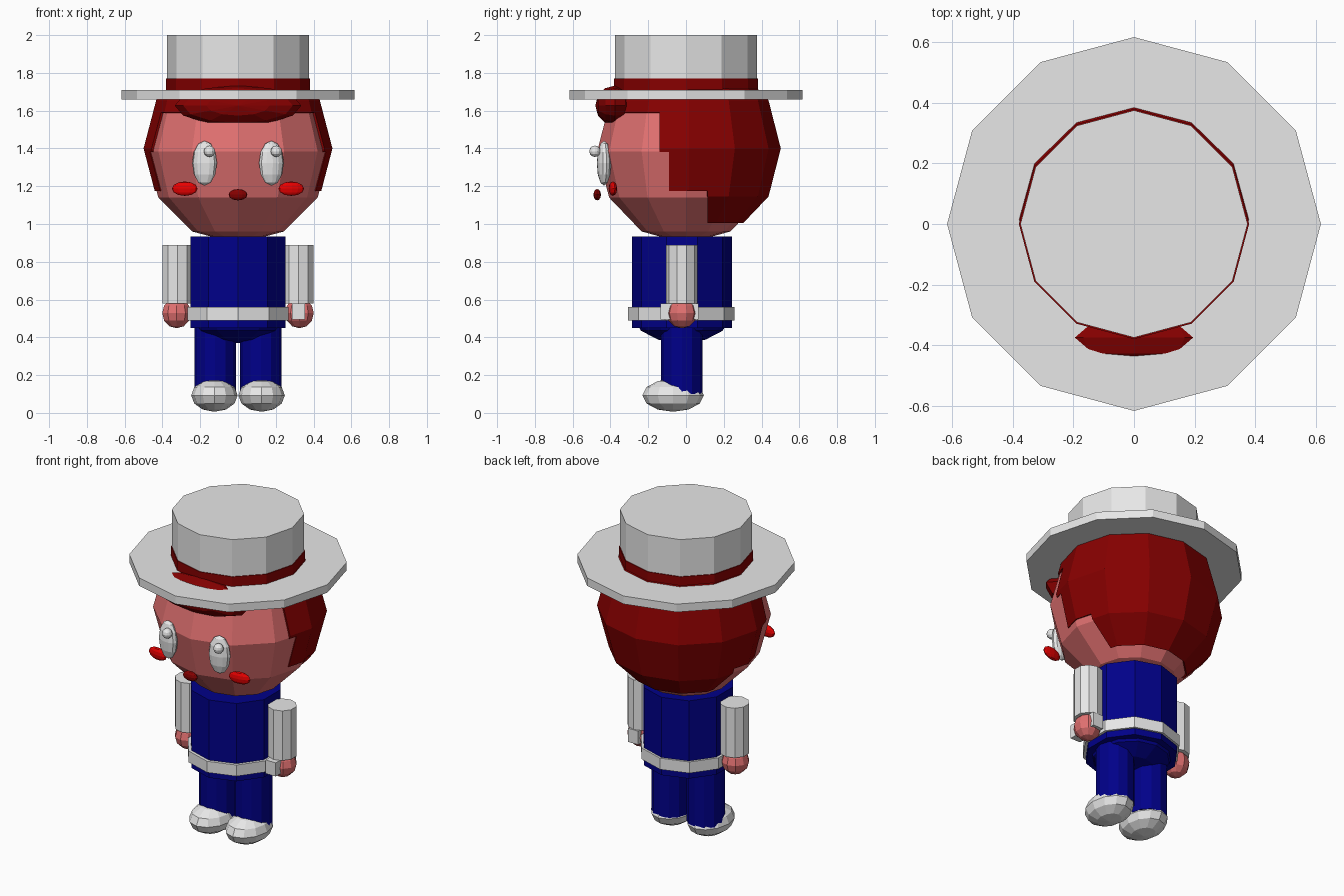
import bpy, bmesh, math
from mathutils import Matrix, Vector

if "Cube" in bpy.data.objects:
    bpy.data.objects.remove(bpy.data.objects["Cube"])


def material(name, rgb):
    m = bpy.data.materials.new(name)
    m.diffuse_color = (*rgb, 1)
    m.use_nodes = True
    m.node_tree.nodes["Principled BSDF"].inputs["Base Color"].default_value = m.diffuse_color
    return m


WHITE = material("white", (0.8, 0.8, 0.8))
SKIN = material("skin pink", (0.76, 0.165, 0.165))
DARK_RED = material("dark red", (0.24, 0.0, 0.0))
RED = material("bright red", (0.8, 0.0, 0.0))
BLUE = material("navy blue", (0.0, 0.0, 0.25))


def finish(name, bm, mat):
    bmesh.ops.recalc_face_normals(bm, faces=bm.faces[:])
    me = bpy.data.meshes.new(name)
    bm.to_mesh(me)
    bm.free()
    me.materials.append(mat)
    ob = bpy.data.objects.new(name, me)
    bpy.context.collection.objects.link(ob)
    return ob


def sphere_mesh(seg, rings):
    bm = bmesh.new()
    bmesh.ops.create_uvsphere(bm, u_segments=seg, v_segments=rings, radius=1)
    return bm


def ball(name, loc, radii, mat, seg=12, rings=6, turn=0, pole_front=False):
    bm = sphere_mesh(seg, rings)
    if pole_front:
        bm.transform(Matrix.Rotation(math.pi / 2, 4, 'X'))
    bm.transform(Matrix.Translation(loc) @ Matrix.Rotation(turn, 4, 'Z')
                 @ Matrix.Diagonal((*radii, 1)))
    return finish(name, bm, mat)


def cylinder(name, x, y, z0, z1, r, mat, sides=10):
    # a corner always points to the back
    bm = bmesh.new()
    bmesh.ops.create_cone(bm, cap_ends=True, segments=sides, radius1=r,
                          radius2=r, depth=z1 - z0)
    first = max(bm.verts, key=lambda v: v.co.y)
    a = math.atan2(first.co.y, first.co.x)
    bm.transform(Matrix.Translation((x, y, (z0 + z1) / 2))
                 @ Matrix.Rotation(math.pi / 2 - a, 4, 'Z'))
    return finish(name, bm, mat)


# Hat
cylinder("hat_brim", 0, 0, 1.66, 1.71, 0.617, WHITE, 12)
cylinder("hat_band", 0, 0, 1.69, 1.77, 0.38, DARK_RED, 12)
cylinder("hat_crown", 0, 0, 1.71, 2.0, 0.375, WHITE, 12)

# Head
ball("head", (0, 0, 1.385), (0.487, 0.47, 0.49), SKIN)

# Hair shell, open at the face and stepped below the sides
CENTRE = Vector((0, 0.015, 1.4))
bm = sphere_mesh(12, 6)
bm.transform(Matrix.Translation(CENTRE) @ Matrix.Diagonal((0.5, 0.487, 0.51, 1)))
for axis, pos in ((2, 1.59), (2, 1.38), (2, 1.175), (2, 1.005),
                  (1, -0.14), (1, -0.09), (1, 0.115)):
    co, no = Vector(), Vector()
    co[axis], no[axis] = pos, 1
    bmesh.ops.bisect_plane(bm, geom=bm.verts[:] + bm.edges[:] + bm.faces[:],
                           plane_co=co, plane_no=no)


def is_open(c):
    if c.z > 1.59:
        return False
    if c.z > 1.38:
        return c.y < -0.14
    if c.z > 1.175:
        return c.y < -0.09
    return c.z < 1.005 or c.y < 0.115


bmesh.ops.delete(bm, geom=[f for f in bm.faces
                           if is_open(f.calc_center_median())],
                 context='FACES')
hair = finish("hair", bm, DARK_RED)
# outward normals, then thickness towards the head
me = hair.data
if sum(p.normal.dot(p.center - CENTRE) for p in me.polygons) < 0:
    me.flip_normals()
mod = hair.modifiers.new("thickness", 'SOLIDIFY')
mod.thickness = 0.012
mod.offset = -1

# Fringe under the brim
ball("fringe", (0, -0.375, 1.627), (0.335, 0.105, 0.106), DARK_RED,
     pole_front=True)

# Face
ball("nose", (0, -0.47, 1.155), (0.05, 0.02, 0.03), DARK_RED)
for s, side in ((-1, "left"), (1, "right")):
    ball(side + "_eye", (s * 0.177, -0.434, 1.322), (0.067, 0.037, 0.119),
         WHITE, turn=s * 0.2)
    ball(side + "_eye_highlight", (s * 0.177 + 0.026, -0.482, 1.385),
         (0.03, 0.03, 0.03), WHITE)
    ball(side + "_cheek", (s * 0.282, -0.387, 1.187), (0.069, 0.02, 0.038),
         RED, turn=s * 0.15)

# Torso
cylinder("torso", 0, -0.022, 0.45, 0.935, 0.265, BLUE)
cylinder("belt", 0, -0.025, 0.49, 0.56, 0.281, WHITE)
ball("hips", (0, -0.022, 0.50), (0.25, 0.25, 0.13), BLUE)

# Arms and legs
for s, side in ((-1, "left"), (1, "right")):
    cylinder(side + "_arm", s * 0.32, -0.022, 0.58, 0.89, 0.084, WHITE)
    ball(side + "_hand", (s * 0.325, -0.022, 0.528), (0.08, 0.081, 0.08), SKIN,
         10, 6)
    cylinder(side + "_leg", s * 0.121, -0.022, 0.1, 0.5, 0.11, BLUE, 12)
    ball(side + "_shoe", (s * 0.125, -0.068, 0.093), (0.123, 0.163, 0.087),
         WHITE, 12, 6)

# Small block held in one hand
bm = bmesh.new()
bmesh.ops.create_cube(bm, size=1)
bm.transform(Matrix.Translation((0.32, -0.035, 0.537))
             @ Matrix.Diagonal((0.07, 0.2, 0.085, 1)))
finish("held_block", bm, WHITE)
